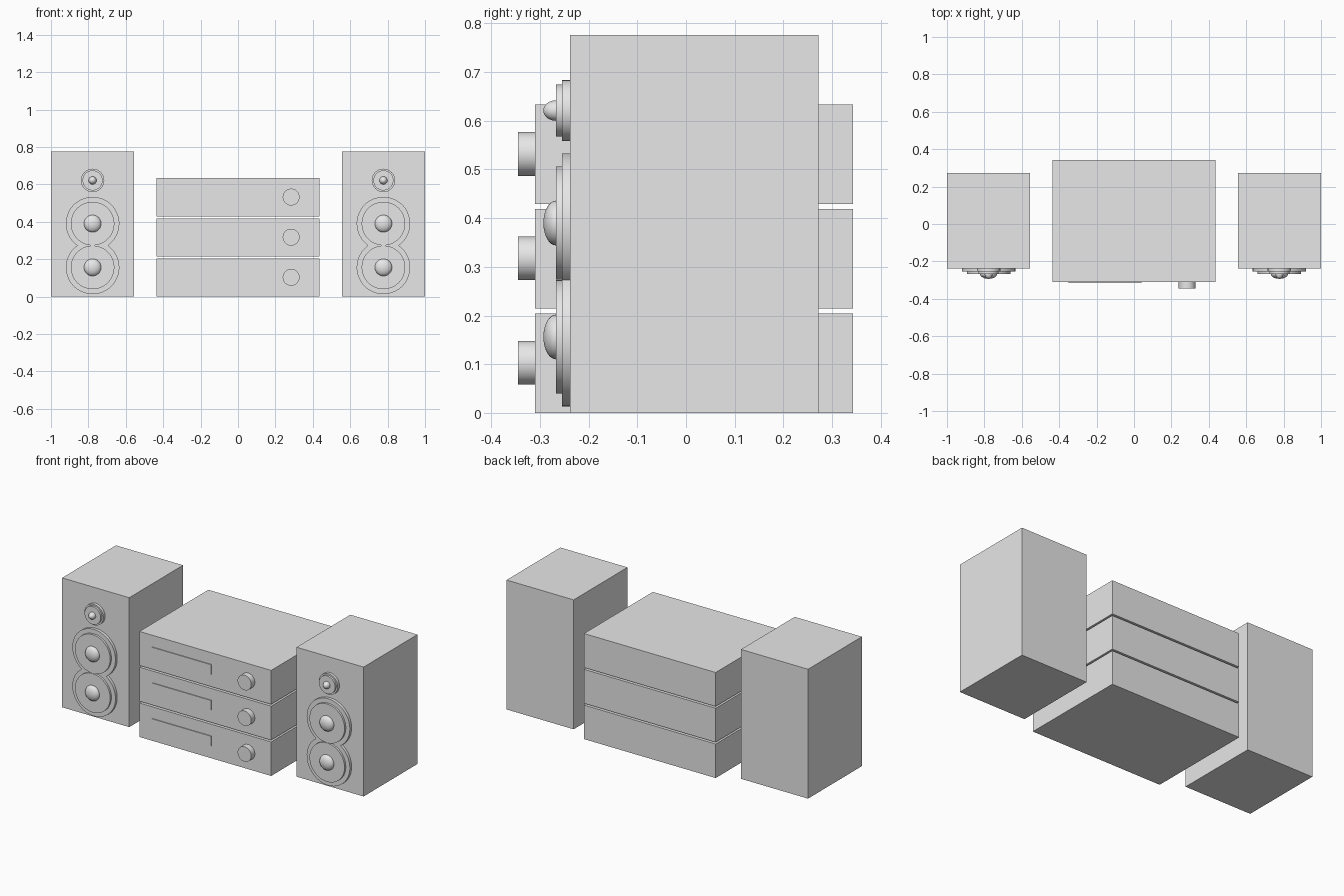
import bpy, bmesh, math

if "Cube" in bpy.data.objects:
    bpy.data.objects.remove(bpy.data.objects["Cube"])

grey = bpy.data.materials.new("plain grey")
grey.diffuse_color = (0.8, 0.8, 0.8, 1)
grey.use_nodes = True
grey.node_tree.nodes["Principled BSDF"].inputs["Base Color"].default_value = grey.diffuse_color


def finish(bm, name, smooth=False):
    bmesh.ops.recalc_face_normals(bm, faces=bm.faces)
    me = bpy.data.meshes.new(name)
    bm.to_mesh(me)
    bm.free()
    me.materials.append(grey)
    ob = bpy.data.objects.new(name, me)
    bpy.context.collection.objects.link(ob)
    if smooth:
        bpy.ops.object.select_all(action='DESELECT')
        ob.select_set(True)
        bpy.context.view_layer.objects.active = ob
        bpy.ops.object.shade_smooth_by_angle(angle=math.radians(30))
    return ob


def box(name, x0, x1, y0, y1, z0, z1):
    bm = bmesh.new()
    bmesh.ops.create_cube(bm, size=1)
    for v in bm.verts:
        v.co.x = x0 if v.co.x < 0 else x1
        v.co.y = y0 if v.co.y < 0 else y1
        v.co.z = z0 if v.co.z < 0 else z1
    return finish(bm, name)


def plate(name, outline, y_back, y_front):
    """Extrude an x/z outline forwards."""
    bm = bmesh.new()
    face = bm.faces.new([bm.verts.new((x, y_back, z)) for x, z in outline])
    ext = bmesh.ops.extrude_face_region(bm, geom=[face], use_keep_orig=True)
    for v in ext["geom"]:
        if isinstance(v, bmesh.types.BMVert):
            v.co.y = y_front
    return finish(bm, name, True)


def arc(cx, cz, r, a0, a1, n):
    return [(cx + r * math.cos(a0 + (a1 - a0) * i / n),
             cz + r * math.sin(a0 + (a1 - a0) * i / n)) for i in range(n)]


def circle(cx, cz, r, n=48):
    return arc(cx, cz, r, 0, 2 * math.pi, n)


def figure_eight(cx, z_low, z_high, r):
    """Outline of two overlapping circles, one above the other."""
    a = math.asin((z_high - z_low) / 2 / r)
    return (arc(cx, z_high, r, -a, math.pi + a, 44)
            + arc(cx, z_low, r, math.pi - a, 2 * math.pi + a, 44))


def dome(name, x, z, r, y_base, depth):
    bm = bmesh.new()
    bmesh.ops.create_uvsphere(bm, u_segments=32, v_segments=16, radius=1)
    for v in bm.verts:
        px, py, pz = v.co
        v.co = (x + px * r, y_base - pz * depth, z + py * r)
    # keep only the front half
    bmesh.ops.bisect_plane(bm, geom=bm.verts[:] + bm.edges[:] + bm.faces[:],
                           plane_co=(0, y_base + 0.0005, 0),
                           plane_no=(0, 1, 0), clear_outer=True)
    return finish(bm, name, True)


# Speakers
LOW, HIGH, TWEETER = 0.156, 0.39, 0.621
for side, s in (("left", -1), ("right", 1)):
    cx = s * 0.7775
    box(side + "_speaker_cabinet", cx - 0.2225, cx + 0.2225, -0.238, 0.272, 0, 0.776)
    plate(side + "_woofer_frame", figure_eight(cx, LOW, HIGH, 0.143), -0.238, -0.255)
    for part, z in (("lower", LOW), ("upper", HIGH)):
        plate(f"{side}_{part}_woofer_disc", circle(cx, z, 0.1165), -0.255, -0.267)
        dome(f"{side}_{part}_woofer_dome", cx, z, 0.046, -0.267, 0.026)
    plate(side + "_tweeter_frame", circle(cx, TWEETER, 0.0625), -0.238, -0.255)
    plate(side + "_tweeter_disc", circle(cx, TWEETER, 0.0535), -0.255, -0.267)
    dome(side + "_tweeter_dome", cx, TWEETER, 0.021, -0.267, 0.026)

# Stacked stereo units
for i, level in enumerate(("bottom", "middle", "top")):
    z = i * 0.2145
    box(level + "_unit_case", -0.437, 0.437, -0.31, 0.343, z, z + 0.204)
    box(level + "_unit_display", -0.35, 0.04, -0.315, -0.31, z + 0.074, z + 0.134)
    plate(level + "_unit_knob", circle(0.284, z + 0.103, 0.045), -0.31, -0.345)
